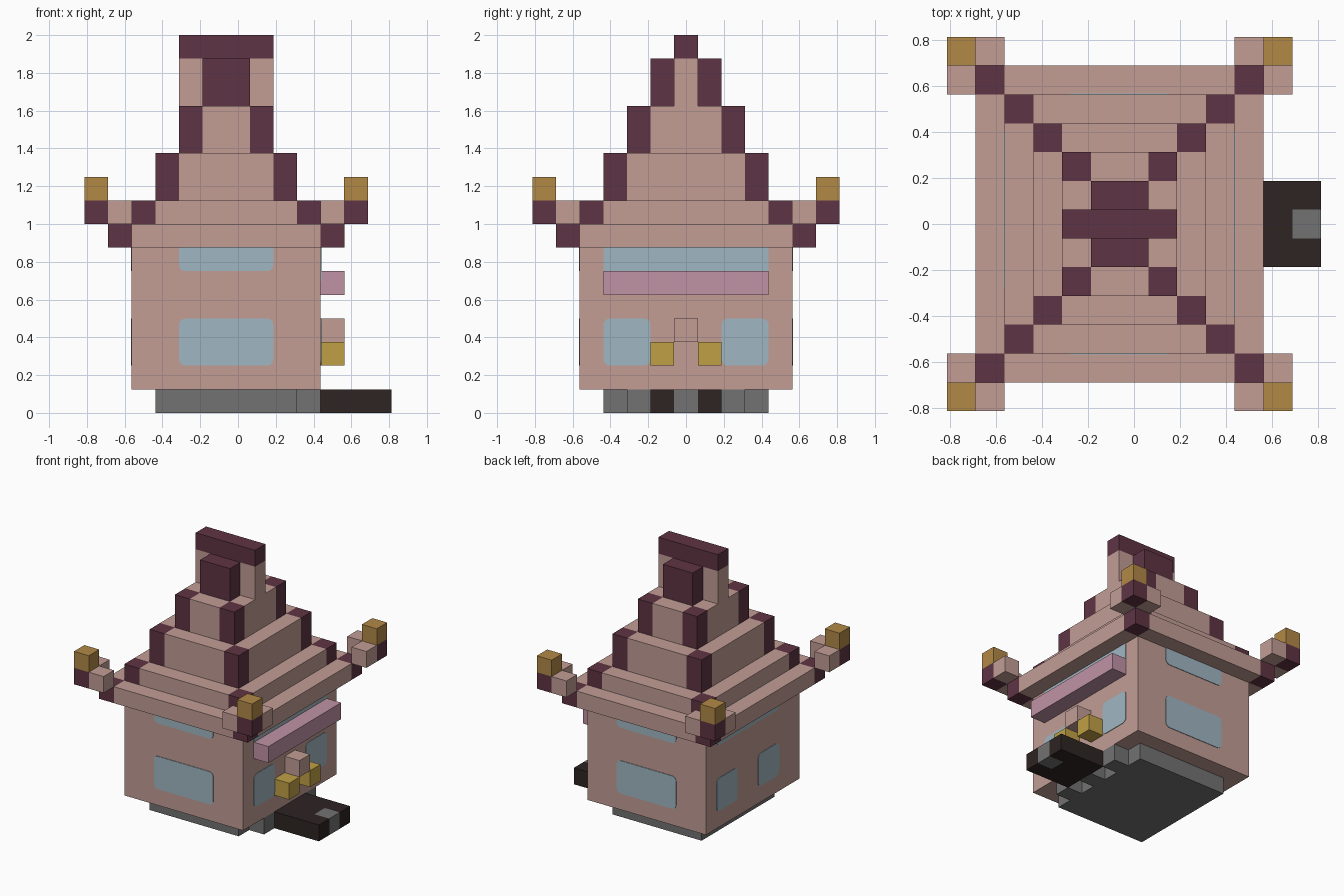
import bpy, bmesh, math
from mathutils import Vector

cube = bpy.data.objects.get("Cube")
if cube:
    bpy.data.objects.remove(cube)

U = 0.125                              # size of one block
ORIGIN = Vector((-0.0625, 0, 0))       # centre of the house


def material(name, rgb):
    lin = [((c / 255 + 0.055) / 1.055) ** 2.4 for c in rgb]
    m = bpy.data.materials.new(name)
    m.diffuse_color = (*lin, 1)
    m.use_nodes = True
    m.node_tree.nodes["Principled BSDF"].inputs["Base Color"].default_value = (*lin, 1)
    return m


WALL = material("dusty_pink", (194, 157, 149))
TRIM = material("dark_plum", (95, 52, 68))
GLASS = material("pale_blue", (160, 183, 194))
STONE = material("grey_stone", (114, 114, 114))
STEP = material("near_black", (46, 36, 35))
AWNING = material("mauve", (192, 147, 165))
GOLD = material("old_gold", (178, 137, 70))
BRASS = material("yellow_gold", (192, 160, 70))


def finish(name, bm, *mats):
    bmesh.ops.recalc_face_normals(bm, faces=bm.faces)
    mesh = bpy.data.meshes.new(name)
    bm.to_mesh(mesh)
    bm.free()
    for m in mats:
        mesh.materials.append(m)
    ob = bpy.data.objects.new(name, mesh)
    bpy.context.collection.objects.link(ob)
    return ob


def box_mesh(x, y, z):
    bm = bmesh.new()
    bmesh.ops.create_cube(bm, size=1)
    for v in bm.verts:
        v.co = ORIGIN + U * Vector([(lo + hi) / 2 + c * (hi - lo)
                                    for c, (lo, hi) in zip(v.co, (x, y, z))])
    return bm


def box(name, mat, x, y, z):
    """Box between block coordinates, given as (low, high) per axis."""
    return finish(name, box_mesh(x, y, z), mat)


def span(sign, a, b):
    return tuple(sorted((sign * a, sign * b)))


def tier(name, hx, hy, z):
    """Roof tier whose four corner blocks take the trim colour."""
    bm = box_mesh((-hx, hx), (-hy, hy), z)
    for axis, half in ((0, hx), (1, hy)):
        for s in (-1, 1):
            co, no = ORIGIN.copy(), Vector((0, 0, 0))
            co[axis] += s * (half - 1) * U
            no[axis] = 1
            bmesh.ops.bisect_plane(bm, geom=bm.verts[:] + bm.edges[:] + bm.faces[:],
                                   plane_co=co, plane_no=no)
    for f in bm.faces:
        c = (f.calc_center_median() - ORIGIN) / U
        f.material_index = int(abs(c.x) > hx - 1 and abs(c.y) > hy - 1)
    finish(name, bm, WALL, TRIM)


def window(name, axis, wall, across, z, r=0.28):
    """Thin rounded pane on the wall at a signed distance along an axis."""
    bm = bmesh.new()
    out = math.copysign(1, wall)
    verts = []
    corners = ((across[1], z[1], -1, -1), (across[0], z[1], 1, -1),
               (across[0], z[0], 1, 1), (across[1], z[0], -1, 1))
    for k, (a, h, sa, sh) in enumerate(corners):
        for i in range(5):
            t = (k + i / 4) * math.pi / 2
            p = Vector((0, 0, h + sh * r + r * math.sin(t)))
            p[axis] = wall - out * 0.04
            p[1 - axis] = a + sa * r + r * math.cos(t)
            verts.append(bm.verts.new(ORIGIN + U * p))
    face = bm.faces.new(verts)
    new = bmesh.ops.extrude_face_region(bm, geom=[face])["geom"]
    shift = Vector((0, 0, 0))
    shift[axis] = out * 0.009
    bmesh.ops.translate(bm, vec=shift, verts=[g for g in new if isinstance(g, bmesh.types.BMVert)])
    finish(name, bm, GLASS)


# Stone base with three small blocks towards the step
box("foundation", STONE, (-3, 3), (-3.5, 3.5), (0, 1))
for i, y in enumerate((-2, 0, 2)):
    box(f"foundation_block_{i}", STONE, (3, 4), (y - 0.5, y + 0.5), (0, 1))

# Entrance step with a stone centre
box("step_back", STEP, (4, 6), (-1.5, 1.5), (0, 1))
box("step_centre", STONE, (6, 7), (-0.5, 0.5), (0, 1))
for s, side in ((-1, "right"), (1, "left")):
    box(f"step_{side}", STEP, (6, 7), span(s, 0.5, 1.5), (0, 1))

# Body
box("body", WALL, (-4, 4), (-4.5, 4.5), (1, 7))

# Windows
for wall, side in ((-4.5, "front"), (4.5, "back")):
    window(f"{side}_lower_window", 1, wall, (-2, 2), (2, 4))
    window(f"{side}_upper_window", 1, wall, (-2, 2), (6, 8))
for s in (-1, 1):
    window("entrance_lower_window", 0, 4, span(s, 1.5, 3.5), (2, 4))
window("entrance_upper_window", 0, 4, (-3.5, 3.5), (5.3, 8))
for y in (-2.5, 1.5):
    window("rear_lower_window", 0, -4, (y, y + 2), (2, 4))
window("rear_upper_window", 0, -4, (-2.5, 3.5), (6, 8))

# Entrance awning and ornaments
box("awning", AWNING, (4, 5), (-3.5, 3.5), (5, 6))
box("entrance_knob", WALL, (4, 5), (-0.5, 0.5), (3, 4))
for s in (-1, 1):
    box("entrance_lamp", BRASS, (4, 5), span(s, 0.5, 1.5), (2, 3))

# Stepped roof
tier("roof_eaves", 5, 5.5, (7, 8))
tier("roof_lower_tier", 4, 4.5, (8, 9))
tier("roof_middle_tier", 3, 3.5, (9, 11))
tier("roof_upper_tier", 2, 2.5, (11, 13))
box("ridge_wall", WALL, (-2, 2), (-0.5, 0.5), (13, 15))
box("ridge_cap", TRIM, (-2, 2), (-0.5, 0.5), (15, 16))
for s in (-1, 1):
    box("ridge_gable", TRIM, (-1, 1), span(s, 0.5, 1.5), (13, 15))

# Upturned eave corners with gold finials
for sx in (-1, 1):
    for sy in (-1, 1):
        near_x, far_x = span(sx, 4, 5), span(sx, 5, 6)
        near_y, far_y = span(sy, 4.5, 5.5), span(sy, 5.5, 6.5)
        box("eave_tip", TRIM, far_x, far_y, (8, 9))
        box("eave_link_x", WALL, near_x, far_y, (8, 9))
        box("eave_link_y", WALL, far_x, near_y, (8, 9))
        box("finial", GOLD, far_x, far_y, (9, 10))
